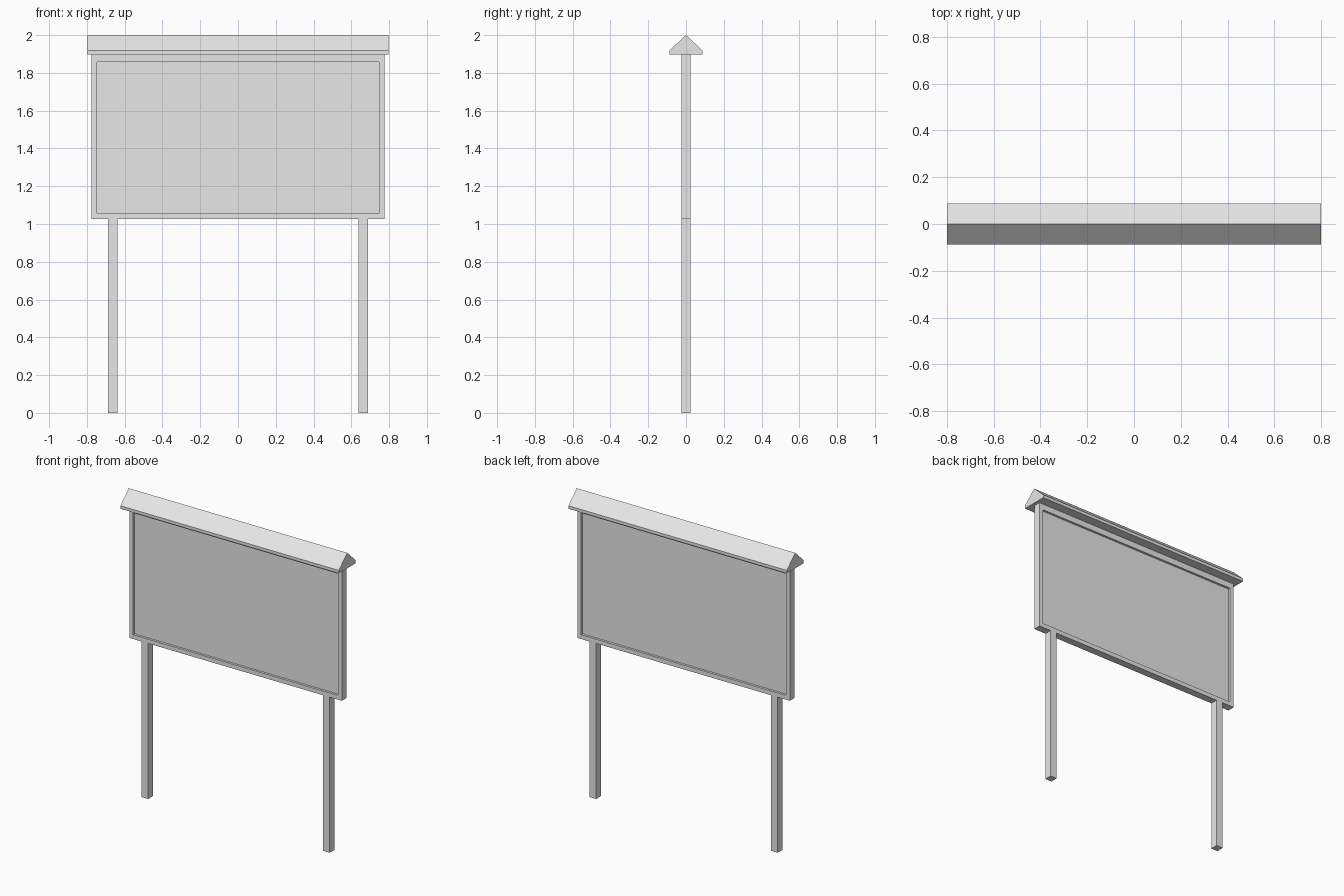
import bpy
import bmesh

cube = bpy.data.objects.get("Cube")
if cube:
    bpy.data.objects.remove(cube, do_unlink=True)

grey = bpy.data.materials.new("light grey")
grey.use_nodes = True
grey.diffuse_color = (0.8, 0.8, 0.8, 1)
grey.node_tree.nodes["Principled BSDF"].inputs["Base Color"].default_value = (0.8, 0.8, 0.8, 1)

HALF_DEPTH = 0.025
BOARD_BOTTOM, ROOF_BOTTOM = 1.027, 1.898


def finish(name, bm):
    bmesh.ops.recalc_face_normals(bm, faces=bm.faces)
    mesh = bpy.data.meshes.new(name)
    bm.to_mesh(mesh)
    bm.free()
    mesh.materials.append(grey)
    obj = bpy.data.objects.new(name, mesh)
    bpy.context.collection.objects.link(obj)
    return obj


def extrude_profile(name, points, half_length):
    """Prism along x from a (y, z) outline."""
    bm = bmesh.new()
    face = bm.faces.new([bm.verts.new((-half_length, y, z)) for y, z in points])
    moved = bmesh.ops.extrude_face_region(bm, geom=[face])["geom"]
    verts = [v for v in moved if isinstance(v, bmesh.types.BMVert)]
    bmesh.ops.translate(bm, verts=verts, vec=(2 * half_length, 0, 0))
    return finish(name, bm)


def block(x0, x1, z0, z1):
    """Box as deep as the board."""
    bm = bmesh.new()
    bmesh.ops.create_cube(bm, size=1)
    for v in bm.verts:
        v.co = (x1 if v.co.x > 0 else x0,
                HALF_DEPTH if v.co.y > 0 else -HALF_DEPTH,
                z1 if v.co.z > 0 else z0)
    return bm


# Two posts, flush with the board above
for side, sign in (("left", 1), ("right", -1)):
    inner, outer = sorted((sign * 0.639, sign * 0.687))
    finish(side + "_post", block(inner, outer, 0, BOARD_BOTTOM))

# Notice board: raised frame with a recessed panel on both faces
frame_top = 1.887
bm = block(-0.776, 0.776, BOARD_BOTTOM, frame_top)
bm.normal_update()
panels = [f for f in bm.faces if abs(f.normal.y) > 0.9]
bmesh.ops.inset_individual(bm, faces=panels, thickness=0.04)
bmesh.ops.inset_individual(bm, faces=panels, thickness=0, depth=-0.015)
for v in bm.verts:
    if v.co.z > frame_top - 0.01:
        v.co.z = ROOF_BOTTOM
finish("notice_board", bm)

# Gabled roof with a short upright eave
extrude_profile("roof", [(-0.088, ROOF_BOTTOM), (0.088, ROOF_BOTTOM),
                         (0.088, 1.918), (0, 2), (-0.088, 1.918)], 0.798)
